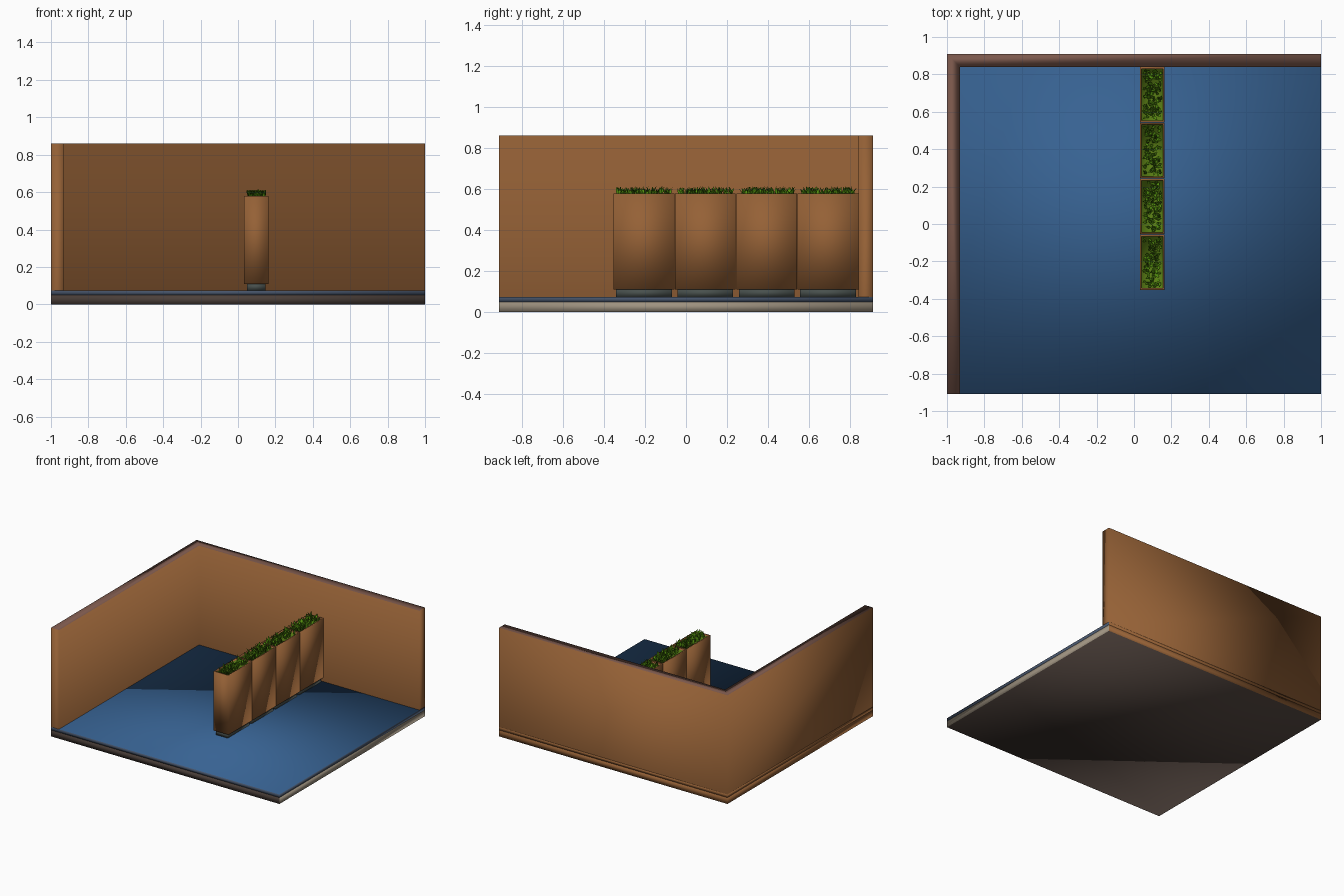
import bpy, bmesh, math, random
from mathutils import Vector, Matrix

if "Cube" in bpy.data.objects:
    bpy.data.objects.remove(bpy.data.objects["Cube"])

random.seed(4)


def mat(name, rgb):
    m = bpy.data.materials.new(name)
    lin = [(c / 255 / 12.92) if c < 10 else ((c / 255 + 0.055) / 1.055) ** 2.4 for c in rgb]
    m.diffuse_color = (*lin, 1)
    m.use_nodes = True
    m.node_tree.nodes["Principled BSDF"].inputs["Base Color"].default_value = m.diffuse_color
    return m


BROWN = mat("warm brown", (149, 97, 54))
CAP = mat("dusky brown", (122, 87, 75))
BLUE = mat("floor blue", (55, 98, 146))
STONE = mat("beige stone", (158, 146, 128))
DARK = mat("dark umber", (76, 64, 58))
SLATE = mat("slate blue", (70, 84, 106))
FOOT = mat("grey", (72, 80, 77))
SOIL = mat("moss green", (88, 124, 20))
GRASS = mat("leaf green", (82, 142, 14))


def make(name, bm, mats, smooth=True):
    for f in bm.faces:
        f.smooth = smooth
    me = bpy.data.meshes.new(name)
    bm.to_mesh(me)
    bm.free()
    for m in mats:
        me.materials.append(m)
    ob = bpy.data.objects.new(name, me)
    bpy.context.collection.objects.link(ob)
    return ob


def prism(name, outline, z0, z1, mats, rule=None, bottom=True):
    """Extrude an outline from z0 to z1, colouring faces by their normal."""
    bm = bmesh.new()
    face = bm.faces.new([bm.verts.new((x, y, z0)) for x, y in outline])
    ext = bmesh.ops.extrude_face_region(bm, geom=[face])
    bmesh.ops.translate(bm, vec=(0, 0, z1 - z0),
                        verts=[v for v in ext["geom"] if isinstance(v, bmesh.types.BMVert)])
    bmesh.ops.recalc_face_normals(bm, faces=bm.faces)
    bm.normal_update()
    if rule:
        for f in bm.faces:
            f.material_index = rule(f.normal)
    if not bottom:
        bmesh.ops.delete(bm, geom=[f for f in bm.faces if f.normal.z < -0.5], context="FACES_ONLY")
    return make(name, bm, mats)


def rect(x0, x1, y0, y1):
    return [(x0, y0), (x1, y0), (x1, y1), (x0, y1)]


# Base slab and floor: outer (left and back) edges match the walls
Y = 0.91


def slab_rule(n):
    if n.y < -0.5 or n.z < -0.5:
        return 2
    return 1 if n.x < -0.5 or n.y > 0.5 else 0


def floor_rule(n):
    return 0 if abs(n.z) > 0.5 else (1 if n.x < -0.5 or n.y > 0.5 else 2)


prism("base_slab", rect(-1, 1, -Y, Y), 0, 0.05, [STONE, BROWN, DARK], slab_rule)
prism("floor", rect(-1, 1, -Y, Y), 0.05, 0.075, [BLUE, BROWN, SLATE], floor_rule)

# L-shaped walls with a darker top edge
walls = [(-1, -Y), (-0.93, -Y), (-0.93, 0.84), (1, 0.84), (1, Y), (-1, Y)]
prism("walls", walls, 0.075, 0.86, [BROWN, CAP], lambda n: 1 if n.z > 0.5 else 0, False)


def planter(i, y0, y1):
    # Recessed foot
    prism(f"planter_foot_{i}", rect(0.047, 0.148, y0 + 0.012, y1 - 0.012), 0.075, 0.112, [FOOT])
    # Box with a thin rim and a sunken bed
    bm = bmesh.new()
    bmesh.ops.create_cube(bm, size=1, matrix=Matrix.Translation((0.0975, (y0 + y1) / 2, 0.344))
                          @ Matrix.Diagonal((0.131, y1 - y0, 0.468, 1)))
    bm.normal_update()
    top = max(bm.faces, key=lambda f: f.calc_center_median().z)
    bmesh.ops.inset_region(bm, faces=[top], thickness=0.013)
    ext = bmesh.ops.extrude_face_region(bm, geom=[top])
    bmesh.ops.translate(bm, vec=(0, 0, -0.012),
                        verts=[v for v in ext["geom"] if isinstance(v, bmesh.types.BMVert)])
    for f in ext["geom"]:
        if isinstance(f, bmesh.types.BMFace):
            f.material_index = 1
    if top.is_valid:
        bmesh.ops.delete(bm, geom=[top], context="FACES_ONLY")
    make(f"planter_box_{i}", bm, [BROWN, SOIL])
    # Leaning pointed blades
    bm = bmesh.new()
    for _ in range(110):
        p = Vector((random.uniform(0.056, 0.14), random.uniform(y0 + 0.02, y1 - 0.02), 0.567))
        a = random.uniform(0, math.tau)
        side = Vector((math.cos(a), math.sin(a), 0))
        lean = Vector((-side.y, side.x, 0))
        h = random.uniform(0.032, 0.047)
        w = random.uniform(0.005, 0.009)
        mid = p + lean * 0.008 + Vector((0, 0, h * 0.5))
        tip = p + lean * random.uniform(0.015, 0.03) + Vector((0, 0, h))
        tip.x = min(max(tip.x, 0.045), 0.15)
        tip.y = min(max(tip.y, y0 + 0.008), y1 - 0.008)
        # Wound so that the upper side of the lean faces out
        v = [bm.verts.new(c) for c in (p - side * w * 0.7, p + side * w * 0.7,
                                       mid + side * w, tip, mid - side * w)]
        faces = [bm.faces.new((v[0], v[1], v[2], v[4])), bm.faces.new((v[4], v[2], v[3]))]
        bm.normal_update()
        bmesh.ops.reverse_faces(bm, faces=[f for f in faces if f.normal.z < 0])
    make(f"planter_grass_{i}", bm, [GRASS], False)


# Row of four planters running out from the back wall
pitch = 0.2985
for i in range(4):
    end = 0.839 - i * pitch
    planter(i + 1, end - pitch + 0.003, end)
